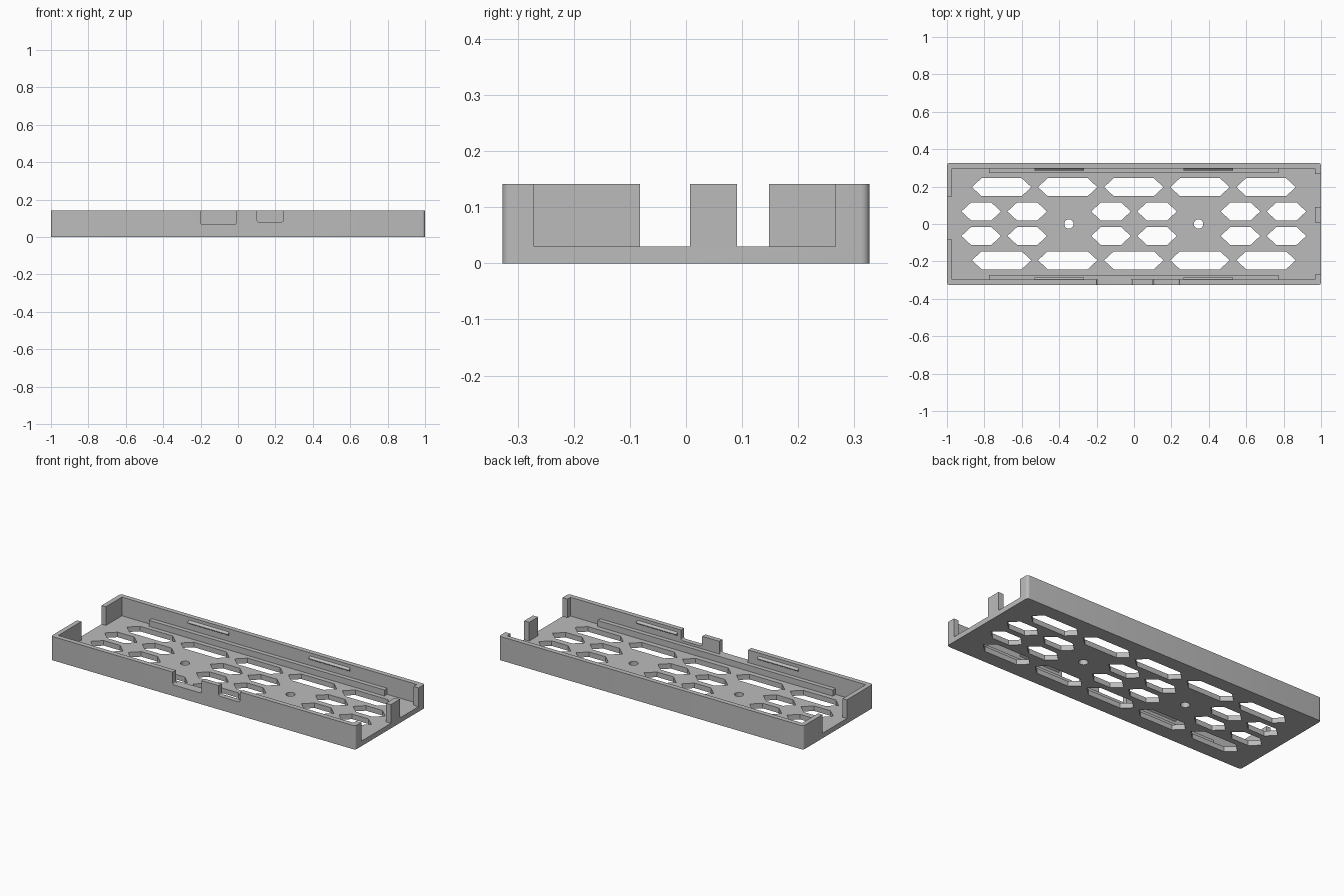
import bpy
import bmesh
from math import cos, sin, pi, radians
from mathutils import Matrix

if "Cube" in bpy.data.objects:
    bpy.data.objects.remove(bpy.data.objects["Cube"], do_unlink=True)

LENGTH, WIDTH, HEIGHT, FLOOR = 1.0, 0.327, 0.141, 0.03   # half, half, full, full
INNER_Y = 0.298

grey = bpy.data.materials.new("plain grey")
grey.use_nodes = True
grey.diffuse_color = (0.5, 0.5, 0.5, 1)
grey.node_tree.nodes["Principled BSDF"].inputs["Base Color"].default_value = (0.5, 0.5, 0.5, 1)


def rect(x0, x1, y0, y1):
    return [(x0, y0), (x1, y0), (x1, y1), (x0, y1)]


def rounded(x0, x1, y0, y1, r, steps=5):
    """Rectangle outline with rounded corners."""
    centres = [(x1 - r, y1 - r), (x0 + r, y1 - r), (x0 + r, y0 + r), (x1 - r, y0 + r)]
    return [(cx + r * cos(pi / 2 * (i + k / steps)), cy + r * sin(pi / 2 * (i + k / steps)))
            for i, (cx, cy) in enumerate(centres) for k in range(steps + 1)]


def circle(cx, cy, r, sides=32):
    return [(cx + r * cos(2 * pi * i / sides), cy + r * sin(2 * pi * i / sides)) for i in range(sides)]


def slot(cx, cy, half, rise=0.048, tip=0.052):
    """Stretched hexagon with pointed ends."""
    flat = half - tip
    return [(cx - half, cy), (cx - flat, cy - rise), (cx + flat, cy - rise),
            (cx + half, cy), (cx + flat, cy + rise), (cx - flat, cy + rise)]


def prisms(name, outlines, low, high, turn=Matrix()):
    """Extrude flat outlines from low to high, then turn the result."""
    bm = bmesh.new()
    for outline in outlines:
        face = bm.faces.new([bm.verts.new((x, y, low)) for x, y in outline])
        made = bmesh.ops.extrude_face_region(bm, geom=[face])["geom"]
        bmesh.ops.translate(bm, vec=(0, 0, high - low),
                            verts=[g for g in made if isinstance(g, bmesh.types.BMVert)])
    bm.transform(turn)
    bmesh.ops.recalc_face_normals(bm, faces=bm.faces[:])
    mesh = bpy.data.meshes.new(name)
    bm.to_mesh(mesh)
    bm.free()
    mesh.materials.append(grey)
    obj = bpy.data.objects.new(name, mesh)
    bpy.context.collection.objects.link(obj)
    return obj


def cut(target, cutter):
    """Subtract the cutter, bake the result and remove the cutter."""
    cutter.hide_render = True
    mod = target.modifiers.new("cut", "BOOLEAN")
    mod.operation, mod.solver, mod.object = "DIFFERENCE", "EXACT", cutter
    graph = bpy.context.evaluated_depsgraph_get()
    mesh = bpy.data.meshes.new_from_object(target.evaluated_get(graph))
    target.modifiers.clear()
    target.data = mesh
    bpy.data.objects.remove(cutter, do_unlink=True)


# Tray body with its cavity
tray = prisms("tray", [rounded(-LENGTH, LENGTH, -WIDTH, WIDTH, 0.015)], 0, HEIGHT)
cut(tray, prisms("cavity_cutter", [rect(-0.972, 0.967, -INNER_Y, INNER_Y)], FLOOR, 0.3))

# Openings in the end walls, leaving a post on the left end
cut(tray, prisms("end_cutter", [rect(-1.1, -0.9, -0.082, 0.148),
                                rect(0.9, 1.1, -0.271, 0.007),
                                rect(0.9, 1.1, 0.091, 0.266)], FLOOR, 0.3))

# Cable notches in the front wall, drawn in x and z
stand = Matrix.Rotation(pi / 2, 4, "X")
cut(tray, prisms("notch_cutter", [rounded(-0.2, -0.01, 0.066, 0.3, 0.012),
                                  rounded(0.102, 0.242, 0.08, 0.3, 0.012)], 0.28, 0.4, stand))

# Vent slots and screw holes in the floor
slots = []
for y in (0.197, -0.194):
    slots += [slot(0.3535 * i - 0.001, y, 0.159) for i in range(-2, 3)]
for y in (0.067, -0.064):
    slots += [slot(x + side, y, 0.106) for x in (-0.694, 0, 0.692) for side in (-0.123, 0.123)]
holes = [circle(x, 0, 0.025) for x in (-0.348, 0.345)]
cut(tray, prisms("vent_cutter", slots + holes, -0.1, 0.1))

bpy.ops.object.select_all(action="DESELECT")
tray.select_set(True)
bpy.context.view_layer.objects.active = tray
bpy.ops.object.shade_smooth_by_angle(angle=radians(30))

# Ledges and snap ridges along both long walls
along_x = Matrix(((0, 0, 1, 0), (1, 0, 0, 0), (0, 1, 0, 0), (0, 0, 0, 1)))
for name, side in (("front", -1), ("back", 1)):
    ledge = rect(side * 0.272, side * 0.305, 0.02, 0.066)
    prisms(name + "_ledge", [ledge], -0.775, 0.772, along_x)
    ridge = [(side * 0.302, 0.098), (side * 0.286, 0.108), (side * 0.286, 0.112), (side * 0.302, 0.126)]
    for end, x in (("right", -0.4), ("left", 0.396)):
        prisms(f"{name}_{end}_snap_ridge", [ridge], x - 0.132, x + 0.132, along_x)
